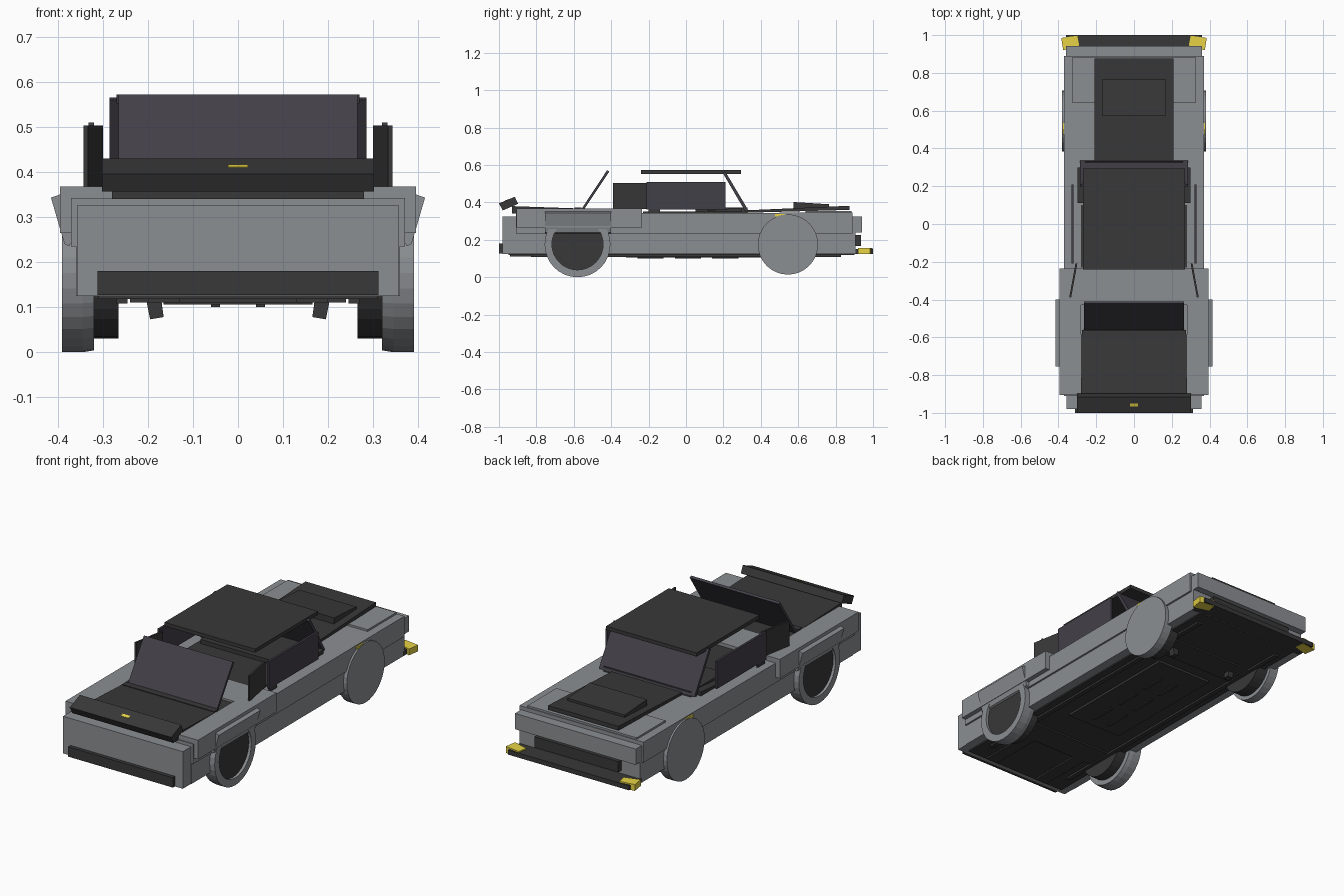
import bpy, bmesh
from math import pi
from mathutils import Matrix

if "Cube" in bpy.data.objects:
    bpy.data.objects.remove(bpy.data.objects["Cube"])


def material(name, col):
    m = bpy.data.materials.new(name)
    m.diffuse_color = (*col, 1)
    m.use_nodes = True
    m.node_tree.nodes["Principled BSDF"].inputs["Base Color"].default_value = m.diffuse_color
    return m


GREY = material("body_grey", (0.26, 0.275, 0.29))
DARK = material("dark_trim", (0.04, 0.04, 0.04))
GLASS = material("tinted_glass", (0.055, 0.05, 0.065))
YELLOW = material("yellow", (0.8, 0.65, 0.06))


def finish(name, bm, mat, mirror):
    bmesh.ops.recalc_face_normals(bm, faces=bm.faces)
    me = bpy.data.meshes.new(name)
    bm.to_mesh(me)
    bm.free()
    ob = bpy.data.objects.new(name, me)
    bpy.context.collection.objects.link(ob)
    me.materials.append(mat)
    if mirror:
        ob.modifiers.new("mirror", 'MIRROR').use_axis = (True, False, False)
    return ob


def prism(name, pts, lo, hi, axis, mat, mirror=False):
    """Extrude a flat outline along one axis from lo to hi."""
    bm = bmesh.new()
    put = {'X': lambda a, b: (lo, a, b), 'Y': lambda a, b: (a, lo, b),
           'Z': lambda a, b: (a, b, lo)}[axis]
    face = bm.faces.new([bm.verts.new(put(*p)) for p in pts])
    ext = bmesh.ops.extrude_face_region(bm, geom=[face])
    step = [(hi - lo) * (axis == k) for k in 'XYZ']
    verts = [g for g in ext['geom'] if isinstance(g, bmesh.types.BMVert)]
    bmesh.ops.translate(bm, verts=verts, vec=step)
    return finish(name, bm, mat, mirror)


def box(name, x, y, z, mat, mirror=False):
    pts = [(y[0], z[0]), (y[1], z[0]), (y[1], z[1]), (y[0], z[1])]
    return prism(name, pts, x[0], x[1], 'X', mat, mirror)


def wheel_part(name, profile, y, z, mat, sides=32):
    """Revolve (x, radius) points about an axle at y, z."""
    bm = bmesh.new()
    vs = [bm.verts.new((x, 0, r)) for x, r in profile]
    edges = [bm.edges.new(p) for p in zip(vs, vs[1:] + vs[:1])]
    bmesh.ops.spin(bm, geom=vs + edges, cent=(0, 0, 0), axis=(1, 0, 0),
                   angle=2 * pi, steps=sides)
    bmesh.ops.remove_doubles(bm, verts=bm.verts, dist=1e-4)
    bm.transform(Matrix.Translation((0, y, z)))
    return finish(name, bm, mat, True)


# Main body: lower sills and upper shell
box("lower_body", (-.36, .36), (-.91, .905), (.125, .24), GREY)
prism("upper_body", [(-.91, .235), (.89, .235), (.89, .345), (.6, .345),
                     (-.25, .342), (-.91, .342)], -.37, .37, 'X', GREY)
box("tail_block", (-.357, .357), (-.98, -.9), (.125, .325), GREY)
box("nose_panel", (-.36, .36), (.88, .942), (.24, .325), GREY)
box("nose_rim", (-.325, .325), (.64, .885), (.34, .355), GREY)

# Wide rear fenders with tilted arch flares
box("rear_fender", (.28, .395), (-.905, -.235), (.265, .368), GREY, True)
prism("arch_flare", [(.385, .24), (.375, .235), (.36, .26), (.395, .35), (.415, .343)],
      -.755, -.4, 'Y', GREY, True)
box("fender_deck", (-.3, .3), (-.43, -.235), (.335, .365), GREY)

# Wheels
wheel_part("rear_wheel_ring", [(.32, .137), (.32, .172), (.345, .176), (.39, .176), (.39, .137)],
           -.58, .176, GREY)
wheel_part("rear_tyre", [(.265, 0), (.265, .145), (.33, .145), (.33, .137), (.375, .137), (.375, 0)],
           -.58, .176, DARK)
wheel_part("front_wheel_disc", [(.33, 0), (.33, .161), (.38, .161), (.38, 0)],
           .545, .175, GREY)
wheel_part("front_tyre", [(.265, 0), (.265, .14), (.335, .14), (.335, 0)],
           .545, .175, DARK)

# Cabin: roof, sloped screens, side windows
box("roof", (-.27, .27), (-.24, .295), (.552, .572), DARK)
prism("front_screen", [(.195, .56), (.21, .565), (.335, .355), (.318, .35)],
      -.285, .285, 'X', GLASS)
prism("front_pillar", [(.11, .35), (.3, .35), (.3, .372), (.11, .357)], .26, .3, 'X', DARK, True)
prism("rear_screen", [(-.562, .36), (-.55, .355), (-.41, .565), (-.422, .572)],
      -.265, .265, 'X', GLASS)
box("rear_screen_frame", (-.275, .275), (-.595, -.56), (.35, .372), DARK)
box("door_window", (.32, .332), (-.21, .21), (.362, .51), GLASS, True)
prism("quarter_window", [(.3, -.21), (.31, -.21), (.343, -.39), (.333, -.39)],
      .365, .503, 'Z', DARK, True)
box("window_post", (.322, .33), (-.2, -.14), (.34, .365), DARK, True)

# Interior
box("dashboard", (-.26, .26), (.05, .33), (.34, .372), DARK)
box("cabin_floor", (-.28, .28), (-.23, .1), (.335, .35), DARK)
box("engine_bay_floor", (-.265, .265), (-.56, -.425), (.335, .355), DARK)

# Hood and scoop
prism("hood", [(.33, .345), (.875, .36), (.875, .382), (.33, .358)], -.21, .21, 'X', DARK)
prism("hood_scoop", [(.575, .36), (.765, .365), (.765, .39), (.575, .402)],
      -.17, .17, 'X', DARK)

# Rear deck, spoiler and bumper
prism("rear_deck", [(-.93, .34), (-.585, .34), (-.585, .368), (-.93, .38)],
      -.28, .28, 'X', DARK)
prism("spoiler", [(-1, .395), (-.98, .357), (-.898, .392), (-.915, .43)],
      -.302, .302, 'X', DARK)
prism("spoiler_mark", [(-.965, .406), (-.95, .408), (-.95, .417), (-.965, .411)],
      -.022, .022, 'X', YELLOW)
box("rear_bumper", (-.312, .312), (-1, -.95), (.127, .18), DARK)

# Nose: grille, splitter and yellow tips
box("grille", (-.25, .25), (.89, .935), (.168, .226), DARK)
box("splitter", (-.36, .36), (.89, 1), (.125, .15), DARK)
prism("splitter_tip", [(.29, .945), (.375, .92), (.385, .985), (.3, .997)],
      .123, .157, 'Z', YELLOW, True)
box("side_marker", (.355, .377), (.475, .535), (.325, .338), YELLOW, True)

# Underbody
box("floor_pan", (-.31, .31), (-.95, .9), (.118, .13), DARK)
box("floor_panel", (-.165, .165), (-.32, .4), (.106, .12), DARK)
box("sill_rail", (.245, .27), (-.83, .83), (.108, .12), DARK, True)
box("tail_rail", (.13, .2), (-.94, -.6), (.11, .12), DARK, True)
box("front_crossmember", (-.24, .24), (.47, .62), (.11, .12), DARK)
box("rear_crossmember", (-.24, .24), (-.64, -.5), (.11, .12), DARK)
for i, y in enumerate((-.2, .0, .2)):
    box(f"floor_rib_{i}", (.04, .06), (y - .06, y + .08), (.1, .108), DARK, True)
prism("suspension_mount", [(.17, .115), (.165, .078), (.195, .073), (.203, .113)],
      .52, .555, 'Y', DARK, True)
